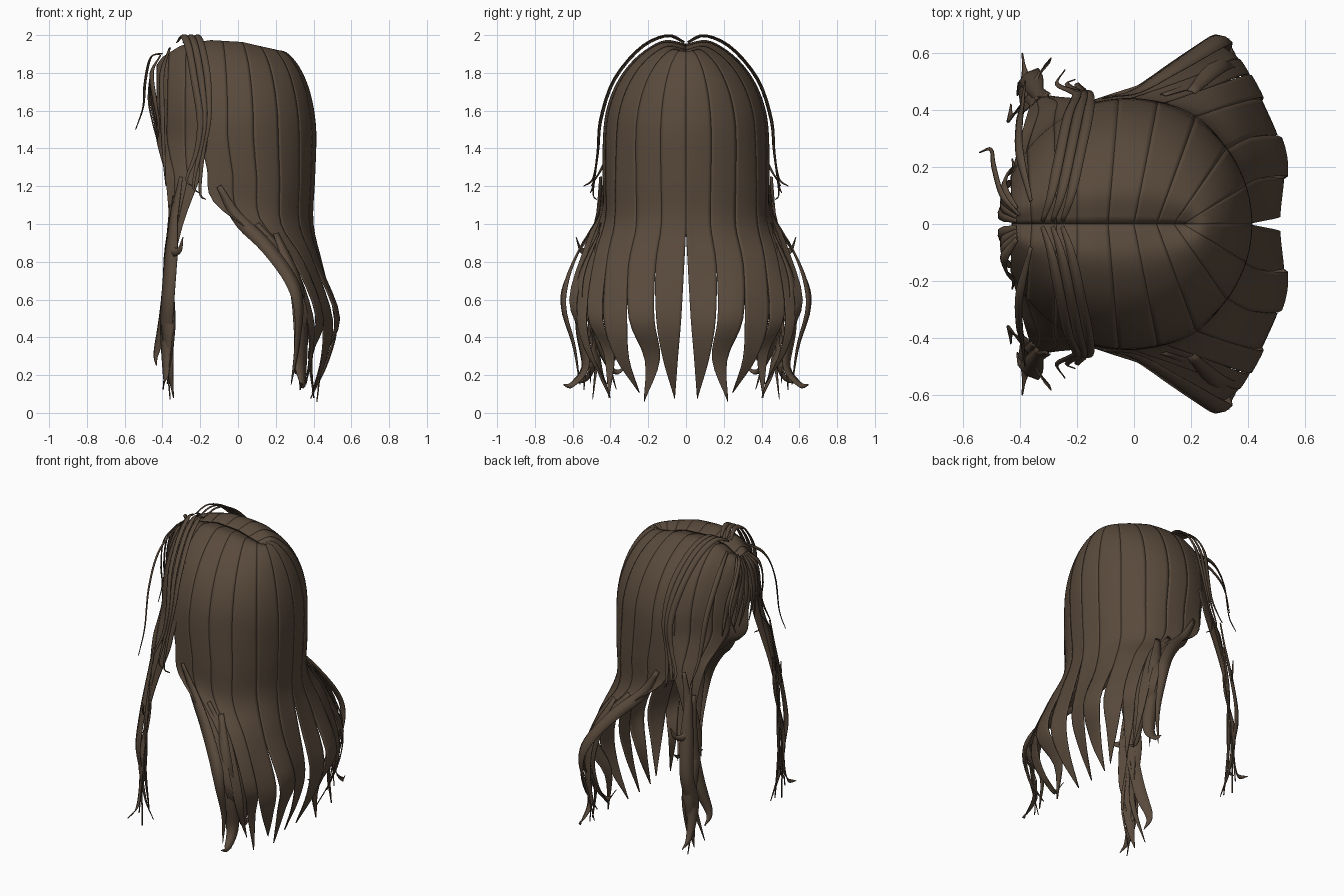
import bpy, math
from mathutils import Vector as V

if "Cube" in bpy.data.objects:
    bpy.data.objects.remove(bpy.data.objects["Cube"])

brown = bpy.data.materials.new("dark_brown_hair")
brown.diffuse_color = (0.1, 0.068, 0.045, 1)
brown.use_nodes = True
brown.node_tree.nodes["Principled BSDF"].inputs["Base Color"].default_value = brown.diffuse_color


def spline(pts, f):
    """Catmull-Rom point at f in 0..1 along a list of vectors."""
    n = len(pts) - 1
    s = min(max(f, 0), 1) * n
    i = min(int(s), n - 1)
    u = s - i
    b, c = pts[i], pts[i + 1]
    a = pts[i - 1] if i > 0 else b * 2 - c
    d = pts[i + 2] if i + 2 <= n else c * 2 - b
    return 0.5 * (2 * b + (c - a) * u + (2 * a - 5 * b + 4 * c - d) * u * u
                  + (3 * b - a - 3 * c + d) * u ** 3)


def sheet(name, grid, mirror=True, thick=0.006):
    """Smooth thin sheet from rows of points, mirrored to the other side."""
    w = len(grid[0])
    verts = [p for row in grid for p in row]
    faces = [(i * w + j, (i + 1) * w + j, (i + 1) * w + j + 1, i * w + j + 1)
             for i in range(len(grid) - 1) for j in range(w - 1)]
    me = bpy.data.meshes.new(name)
    me.from_pydata(verts, [], faces)
    me.materials.append(brown)
    for p in me.polygons:
        p.use_smooth = True
    ob = bpy.data.objects.new(name, me)
    bpy.context.collection.objects.link(ob)
    if mirror:
        m = ob.modifiers.new("mirror", 'MIRROR')
        m.use_axis = (False, True, False)
        m.use_mirror_merge = False
    s = ob.modifiers.new("thickness", 'SOLIDIFY')
    s.thickness = thick
    s.offset = -1
    return ob


# Height of the crown along the parting
RIDGE = [(-.45, 1.83), (-.4, 1.9), (-.3, 1.965), (-.15, 1.995), (0, 1.985), (.18, 1.935)]


def ridge(x):
    for (x0, z0), (x1, z1) in zip(RIDGE, RIDGE[1:]):
        if x <= x1:
            return z0 + (z1 - z0) * (x - x0) / (x1 - x0)
    return RIDGE[-1][1]


def column(t, starts, angles, levels, width, tc):
    """Control points of one lock line, from the parting to the tip."""
    xs = spline(starts, t).x
    ph = math.radians(spline(angles, t).x)
    rim = V((-.025 + .44 * math.cos(ph), .44 * math.sin(ph), 1.45))
    pts = []
    for k in range(7):
        a = math.radians(15 * k)
        u = math.sin(a)
        z = 1.45 + (ridge(xs) - 1.45) * math.cos(a) - .04 * math.exp(-u / .1)
        pts.append(V((xs + (rim.x - xs) * u, rim.y * u, z)))
    low = [spline(lv, tc + (t - tc) * w) for lv, w in zip(levels, width)]
    pts.append((rim + low[0]) / 2)
    return pts + low


def panels(name, starts, angles, levels, edges, width, sway):
    starts = [V((s, 0, 0)) for s in starts]
    angles = [V((s, 0, 0)) for s in angles]
    levels = [[V(p) for p in lv] for lv in levels]
    for g, (a, b) in enumerate(zip(edges, edges[1:])):
        cols = []
        for j in range(9):
            pts = column(a + (b - a) * j / 8, starts, angles, levels, width, (a + b) / 2)
            s = sway if g % 2 else -sway
            pts[-1] += V((s * .3, s, -s * .6))      # alternate the tip curls
            pts[-2] -= V((s * .5, s * .5, 0))
            pts[-3] += V((s * .2, 0, 0))
            cols.append(pts)
        sheet(f"{name}_{g + 1}",
              [[spline(c, i / 48) for c in cols] for i in range(49)])


# Main back and side hair, split into locks below the shoulders
panels("back_lock", (.18, .16, .08, -.05, -.2), (0, 28, 57, 86, 113), (
    ((.40, 0, 1.0), (.36, .20, 1.0), (.23, .38, 1.0), (.05, .44, 1.05), (-.13, .44, 1.12)),
    ((.45, .01, .78), (.43, .24, .78), (.35, .42, .8), (.25, .51, .83), (.14, .53, .9)),
    ((.52, .02, .5), (.53, .24, .5), (.45, .44, .5), (.38, .56, .54), (.31, .62, .6)),
    ((.46, .0, .3), (.47, .20, .28), (.42, .38, .3), (.37, .51, .34), (.33, .57, .38)),
    ((.39, .05, .04), (.41, .19, .08), (.40, .33, .09), (.37, .46, .13), (.29, .53, .15)),
), (0, .16, .33, .5, .66, .82, 1), (1.01, 1, .93, .62, .03), .035)

# Face-framing hair, from the parting down past the cheeks
panels("front_lock", (-.18, -.31, -.43), (108, 133, 158), (
    ((-.2, .44, 1.25), (-.3, .42, 1.22), (-.385, .35, 1.25)),
    ((-.29, .45, 1.0), (-.33, .45, 1.0), (-.365, .42, 1.0)),
    ((-.335, .47, .75), (-.35, .47, .75), (-.37, .43, .75)),
    ((-.35, .51, .45), (-.37, .48, .42), (-.39, .42, .45)),
    ((-.37, .57, .17), (-.37, .47, .09), (-.40, .37, .12)),
), (0, .35, .7, 1), (1.01, 1, .95, .8, .03), .03)


def ribbon(name, pts, width, mirror=True):
    """Flat tapering wisp lying around the head."""
    pts = [V(p) for p in pts]
    n = 26
    grid = []
    for i in range(n + 1):
        f = i / n
        p = spline(pts, f)
        t = (spline(pts, f + .01) - spline(pts, f - .01)).normalized()
        out = V((p.x, p.y, max(0, (p.z - 1.45) * 1.2))).normalized()
        side = out.cross(t).normalized() * -1
        w = width * min(1, .35 + 3 * f) * min(1, 2.2 * (1 - f)) / 2 + .001
        grid.append([p - side * w, p + out * w * .25, p + side * w])
    return sheet(name, grid, mirror, .004)


# Loose outer locks sweeping back from the sides
ribbon("outer_side_lock", ((-.1, .44, 1.2), (.0, .46, 1.03), (.15, .55, .88), (.28, .63, .7),
                           (.32, .645, .55), (.31, .59, .35), (.28, .56, .15)), .07)
ribbon("outer_curl", ((.2, .46, .95), (.3, .56, .7), (.33, .56, .45), (.33, .53, .25),
                      (.34, .6, .15), (.33, .65, .15)), .08)
ribbon("inner_side_lock", ((.1, .45, 1.0), (.25, .5, .8), (.34, .49, .55), (.34, .45, .35),
                           (.31, .38, .22), (.3, .3, .25)), .07)

# Long curling strands in front of the shoulders
ribbon("front_curl_outer", ((-.33, .44, 1.15), (-.35, .49, .87), (-.37, .52, .6), (-.38, .47, .4),
                            (-.38, .51, .2), (-.39, .6, .15)), .08)
ribbon("front_curl_inner", ((-.35, .42, 1.1), (-.36, .45, .8), (-.39, .41, .5), (-.43, .37, .32),
                            (-.43, .42, .25)), .07)
ribbon("front_curl_long", ((-.34, .43, 1.1), (-.36, .42, .8), (-.37, .49, .5), (-.36, .46, .25),
                           (-.34, .4, .08)), .08)
ribbon("front_flick", ((-.3, .45, 1.25), (-.34, .46, 1.02), (-.35, .49, .87),
                       (-.31, .55, .86), (-.29, .58, .93)), .05)

# Fine raised strands running over the crown
for k in range(3):
    d = .035 * k
    ribbon(f"crown_strand_{k + 1}", (
        (-.32 + d, .01, 1.96), (-.29 + d, .1, 1.995), (-.26 + d, .24, 1.93), (-.23 + d, .38, 1.76),
        (-.2 + d * .6, .45, 1.55), (-.22 + d * .5, .465, 1.38), (-.27 + d, .49, 1.24 - d),
        (-.24 + d, .54 - d, 1.2 - d)), .035)

# Thin fringe wisps over the forehead
for k in range(4):
    y = .04 + .045 * k
    ribbon(f"fringe_wisp_{k + 1}", (
        (-.41, y * .3, 1.89), (-.455, y * .7, 1.8), (-.47 + .01 * k, y, 1.66),
        (-.45 + .01 * k, y * 1.1, 1.54), (-.425, y * 1.3, 1.44)), .035)
ribbon("loose_wisp", ((-.4, .03, 1.9), (-.46, .1, 1.88), (-.49, .2, 1.75),
                      (-.5, .26, 1.62), (-.54, .25, 1.5)), .018, False)
ribbon("temple_wisp", ((-.36, .08, 1.93), (-.4, .25, 1.8), (-.4, .36, 1.6),
                       (-.39, .42, 1.35), (-.38, .5, 1.2)), .03)
